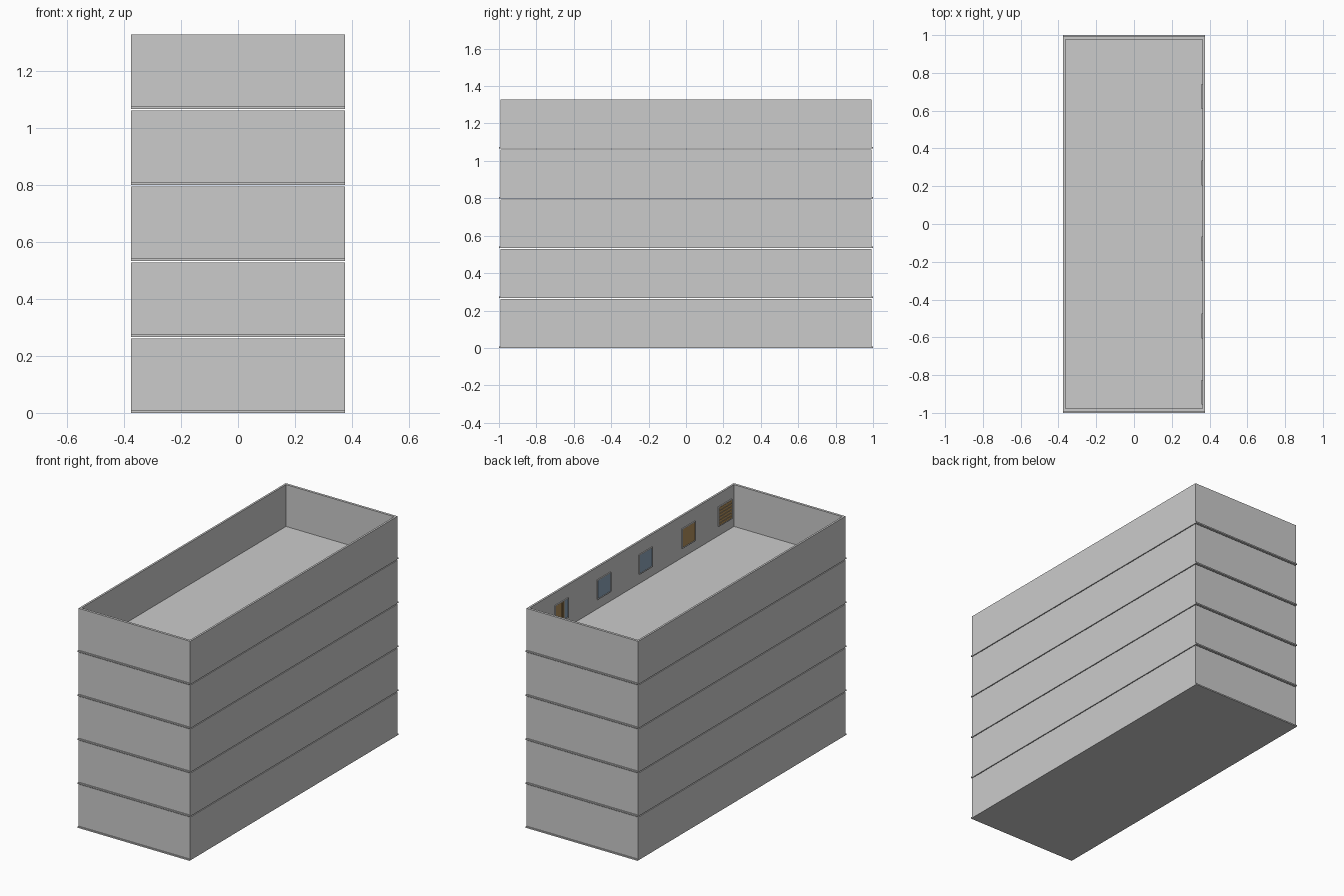
import bpy, bmesh
from mathutils import Matrix

if "Cube" in bpy.data.objects:
    bpy.data.objects.remove(bpy.data.objects["Cube"])

PITCH, SLAB, WALL_TOP = 0.2666, 0.008, 0.2615
HX, HY = 0.375, 0.993          # outer half sizes of the walls
IX, IY = 0.363, 0.978          # inner half sizes of the walls


def material(name, rgb):
    m = bpy.data.materials.new(name)
    m.diffuse_color = (*rgb, 1)
    m.use_nodes = True
    m.node_tree.nodes["Principled BSDF"].inputs["Base Color"].default_value = m.diffuse_color
    return m


tan = material("tan_cloth", (0.45, 0.28, 0.11))
blue = material("blue_glass", (0.27, 0.38, 0.50))


def finish(name, bm, mat=None):
    bmesh.ops.recalc_face_normals(bm, faces=bm.faces)
    me = bpy.data.meshes.new(name)
    bm.to_mesh(me)
    bm.free()
    ob = bpy.data.objects.new(name, me)
    bpy.context.collection.objects.link(ob)
    if mat:
        me.materials.append(mat)


def add_box(bm, lo, hi):
    size = [b - a for a, b in zip(lo, hi)]
    mid = [(a + b) / 2 for a, b in zip(lo, hi)]
    bmesh.ops.create_cube(bm, size=1, matrix=Matrix.Translation(mid) @ Matrix.Diagonal((*size, 1)))


def box(name, lo, hi, mat=None):
    bm = bmesh.new()
    add_box(bm, lo, hi)
    finish(name, bm, mat)


def wall_ring(name, z0, z1):
    bm = bmesh.new()
    corners = [(-1, -1), (1, -1), (1, 1), (-1, 1)]
    loops = [[bm.verts.new((sx * x, sy * y, z)) for sx, sy in corners]
             for x, y, z in ((HX, HY, z0), (HX, HY, z1), (IX, IY, z1), (IX, IY, z0))]
    for k in range(4):
        a, b = loops[k], loops[(k + 1) % 4]
        for i in range(4):
            j = (i + 1) % 4
            bm.faces.new((a[i], a[j], b[j], b[i]))
    finish(name, bm)


def window(tag, y, z, kind):
    w, h, x = 0.063, 0.058, IX
    # thin frame
    bm = bmesh.new()
    t = 0.004
    for s in (-1, 1):
        add_box(bm, (x - 0.006, y + s * w - t / 2, z - h), (x, y + s * w + t / 2, z + h))
        add_box(bm, (x - 0.006, y - w, z + s * h - t / 2), (x, y + w, z + s * h + t / 2))
    finish("window_frame_" + tag, bm)
    # glass pane, or a closed cloth
    box("window_pane_" + tag, (x - 0.002, y - w, z - h), (x, y + w, z + h),
        tan if kind == "cloth" else blue)
    # curtain folds or horizontal blind slats
    if kind in ("curtain", "blind"):
        bm = bmesh.new()
        for i in range(6):
            if kind == "curtain":
                a = y + w - 0.006 - i * 0.014
                add_box(bm, (x - 0.005, a - 0.011, z - h), (x - 0.001, a, z + h))
            else:
                a = z + h - 0.004 - i * 0.019
                add_box(bm, (x - 0.005, y - w, a - 0.014), (x - 0.001, y + w, a))
        finish(kind + "_" + tag, bm, tan)


WINDOWS = [(0.675, "curtain"), (0.27, "glass"), (-0.13, "glass"), (-0.54, "cloth"), (-0.89, "blind")]

# five stacked storeys: slab, walls, inner windows
for f in range(5):
    z = f * PITCH
    box(f"floor_slab_{f}", (-HX, -1, z), (HX, 1, z + SLAB))
    wall_ring(f"storey_walls_{f}", z + SLAB, z + WALL_TOP)
    for i, (y, kind) in enumerate(WINDOWS):
        window(f"{f}_{i}", y, z + 0.125, kind)
